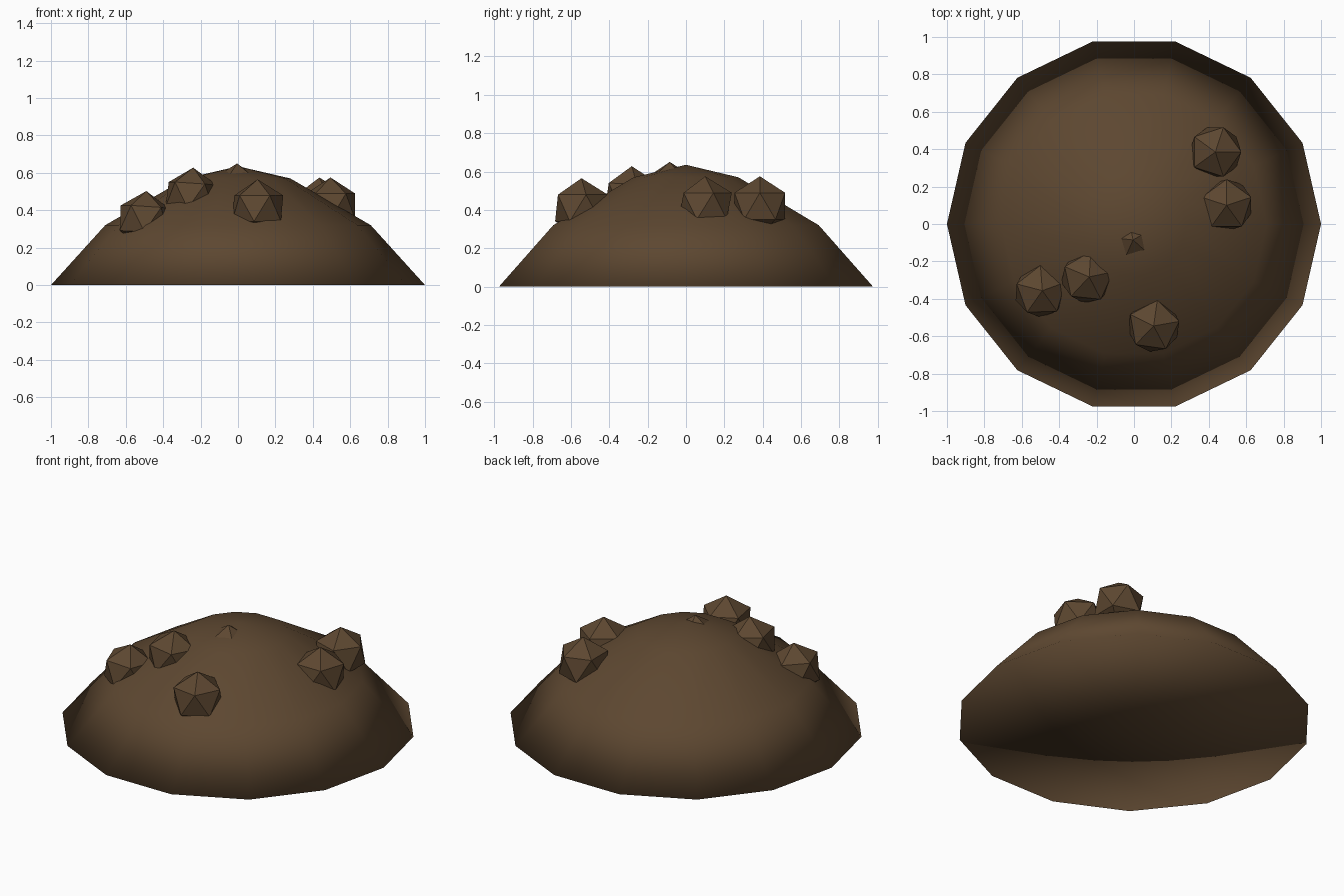
import bpy, bmesh, math

if "Cube" in bpy.data.objects:
    bpy.data.objects.remove(bpy.data.objects["Cube"])

# One earthy colour for everything
soil = bpy.data.materials.new("soil brown")
soil.diffuse_color = (0.109, 0.063, 0.030, 1.0)
soil.use_nodes = True
soil.node_tree.nodes["Principled BSDF"].inputs["Base Color"].default_value = soil.diffuse_color

SIDES = 14


def make_object(name, bm, smooth):
    bmesh.ops.recalc_face_normals(bm, faces=bm.faces[:])
    mesh = bpy.data.meshes.new(name)
    bm.to_mesh(mesh)
    bm.free()
    for p in mesh.polygons:
        p.use_smooth = smooth
    mesh.materials.append(soil)
    obj = bpy.data.objects.new(name, mesh)
    bpy.context.collection.objects.link(obj)
    return obj


# Mound: a 14-sided lathed dome, closed underneath with a fan
bm = bmesh.new()
rings = []
for r, z in [(1.0, 0.0), (0.71, 0.32), (0.28, 0.57)]:
    rings.append([bm.verts.new((r * math.cos(2 * math.pi * i / SIDES),
                                r * math.sin(2 * math.pi * i / SIDES), z))
                  for i in range(SIDES)])
apex = bm.verts.new((0, 0, 0.635))
base = bm.verts.new((0, 0, 0))
for i in range(SIDES):
    j = (i + 1) % SIDES
    for low, high in zip(rings, rings[1:]):
        bm.faces.new((low[i], low[j], high[j], high[i]))
    bm.faces.new((rings[-1][i], rings[-1][j], apex))
    bm.faces.new((rings[0][j], rings[0][i], base))
make_object("mound", bm, True)

# Dirt clumps: faceted 20-sided lumps half sunk in the mound
# (x, y, z, radius, turn, tilt x, tilt y) with angles in degrees
clumps = [
    (0.435, 0.385, 0.42, 0.155, 0, 0, 0),
    (0.495, 0.10, 0.42, 0.155, 18, 0, 0),
    (0.105, -0.545, 0.41, 0.155, 10, 0, 0),
    (-0.25, -0.285, 0.475, 0.153, 12, 0, 4),
    (-0.50, -0.36, 0.35, 0.153, 20, 0, 4),
    (-0.005, -0.085, 0.50, 0.15, 30, 0, 0),
]
for n, (x, y, z, r, turn, tx, ty) in enumerate(clumps, 1):
    bm = bmesh.new()
    bmesh.ops.create_icosphere(bm, subdivisions=1, radius=r)
    clump = make_object(f"dirt_clump_{n}", bm, False)
    clump.location = (x, y, z)
    clump.rotation_euler = [math.radians(a) for a in (tx, ty, turn)]
